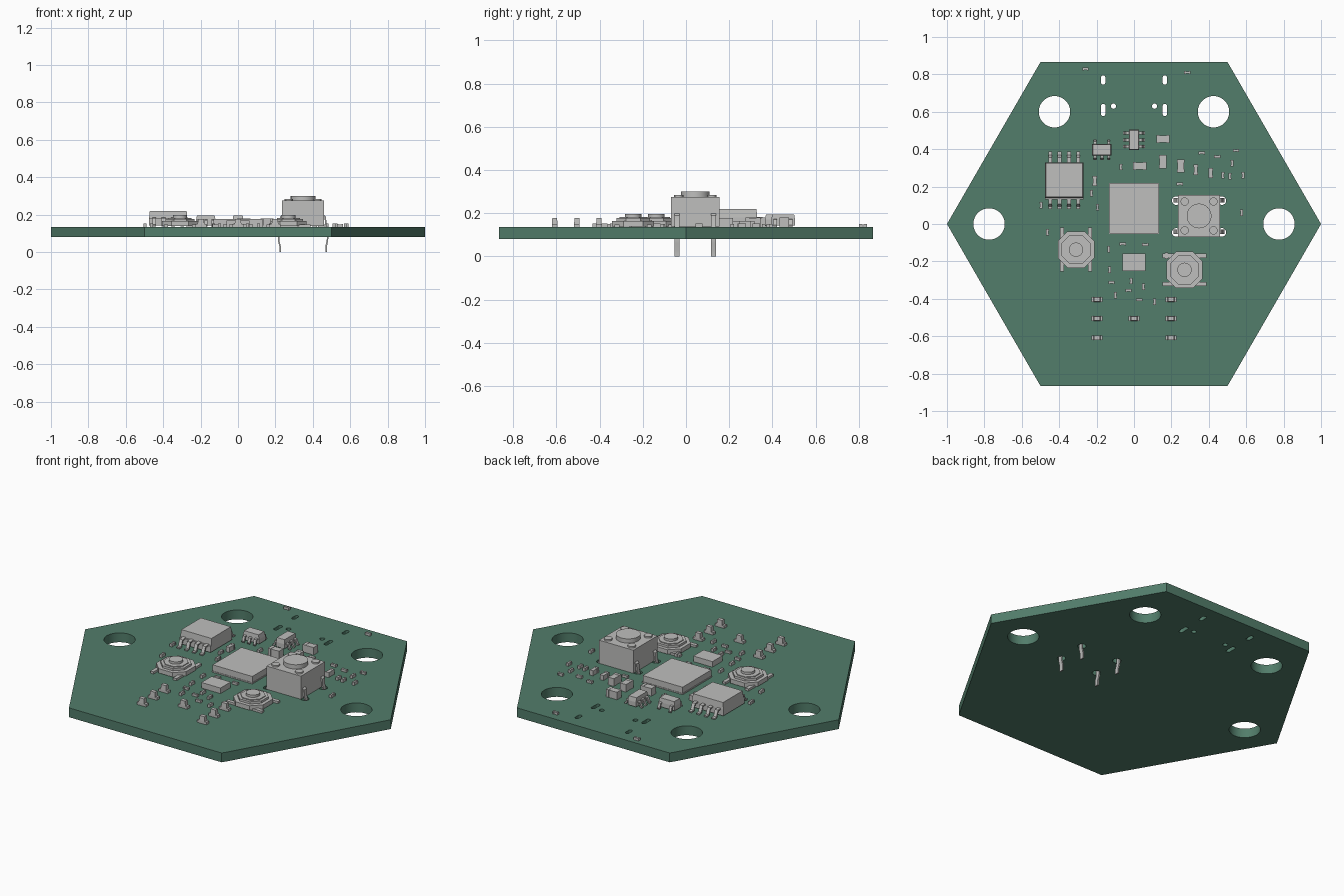
import bpy, bmesh
from math import pi, cos, sin
from mathutils import Matrix, Vector

if "Cube" in bpy.data.objects:
    bpy.data.objects.remove(bpy.data.objects["Cube"])

BOTTOM, TOP = 0.08, 0.135


def material(name, colour):
    mat = bpy.data.materials.new(name)
    mat.use_nodes = True
    mat.diffuse_color = colour
    mat.node_tree.nodes["Principled BSDF"].inputs["Base Color"].default_value = colour
    return mat


green = material("board green", (0.085, 0.205, 0.145, 1))
grey = material("component grey", (0.52, 0.52, 0.51, 1))


# Outline helpers
def ngon(x, y, radius, sides=32, turn=0.0):
    return [(x + radius * cos(turn + 2 * pi * i / sides),
             y + radius * sin(turn + 2 * pi * i / sides)) for i in range(sides)]


def rect(x, y, width, depth, cut=0.0):
    w, d = width / 2, depth / 2
    if not cut:
        return [(x - w, y - d), (x + w, y - d), (x + w, y + d), (x - w, y + d)]
    return [(x - w + cut, y - d), (x + w - cut, y - d), (x + w, y - d + cut), (x + w, y + d - cut),
            (x + w - cut, y + d), (x - w + cut, y + d), (x - w, y + d - cut), (x - w, y - d + cut)]


def slot(x, y, width, length):
    r, shift = width / 2, (length - width) / 2
    return [(px, py + (shift if i < 9 else -shift))
            for i, (px, py) in enumerate(ngon(x, y, r, 18))]


# Solid helpers
def prism(bm, outline, low, high, taper=1.0):
    cx = sum(p[0] for p in outline) / len(outline)
    cy = sum(p[1] for p in outline) / len(outline)
    lower = [bm.verts.new((x, y, low)) for x, y in outline]
    upper = [bm.verts.new((cx + (x - cx) * taper, cy + (y - cy) * taper, high)) for x, y in outline]
    bm.faces.new(lower[::-1])
    bm.faces.new(upper)
    for i in range(len(outline)):
        j = (i + 1) % len(outline)
        bm.faces.new((lower[i], lower[j], upper[j], upper[i]))


def ribbon(bm, path, thick, width, x, y, angle):
    """Bent metal strip; path runs outward and up, then is turned about z."""
    pts = [Vector(p) for p in path]
    offset = []
    for i, p in enumerate(pts):
        along = pts[min(i + 1, len(pts) - 1)] - pts[max(i - 1, 0)]
        offset.append(p + Vector((-along.y, along.x)).normalized() * thick)
    loop = pts + offset[::-1]
    place = Matrix.Translation((x, y, 0)) @ Matrix.Rotation(angle, 4, "Z")
    sides = [[bm.verts.new(place @ Vector((p.x, s * width / 2, p.y))) for p in loop] for s in (-1, 1)]
    n = len(pts)
    for i in range(len(loop)):
        j = (i + 1) % len(loop)
        bm.faces.new((sides[0][i], sides[0][j], sides[1][j], sides[1][i]))
    for side in sides:
        for i in range(n - 1):
            bm.faces.new((side[i], side[i + 1], side[-i - 2], side[-i - 1]))


def finish(name, bm, mat):
    bmesh.ops.recalc_face_normals(bm, faces=bm.faces)
    mesh = bpy.data.meshes.new(name)
    bm.to_mesh(mesh)
    bm.free()
    obj = bpy.data.objects.new(name, mesh)
    bpy.context.collection.objects.link(obj)
    mesh.materials.append(mat)
    smooth(obj)
    return obj


def smooth(obj):
    bpy.ops.object.select_all(action="DESELECT")
    obj.select_set(True)
    bpy.context.view_layer.objects.active = obj
    bpy.ops.object.shade_smooth_by_angle(angle=0.5)


def gull(bm, x, y, angle, reach, height, width):
    path = [(-0.01, height), (reach * 0.35, height), (reach * 0.6, TOP + 0.006),
            (reach, TOP + 0.002)]
    ribbon(bm, path, 0.009, width, x, y, angle)


# Hexagonal board with drilled mounting holes, slots and switch holes
bm = bmesh.new()
prism(bm, ngon(0, 0, 1, 6), BOTTOM, TOP)
board = finish("board", bm, green)

bm = bmesh.new()
for side in (-1, 1):
    holes = [ngon(side * 0.425, 0.6, 0.084, 48), ngon(side * 0.775, 0, 0.084, 48),
             ngon(side * 0.11, 0.63, 0.014, 16),
             slot(side * 0.165, 0.77, 0.024, 0.05), slot(side * 0.165, 0.61, 0.024, 0.066)]
    holes += [ngon(0.348 + side * 0.122, y, 0.023, 20) for y in (-0.045, 0.125)]
    for hole in holes:
        prism(bm, hole, 0, 0.3)
cutter = finish("hole_cutter", bm, green)
cutter.hide_render = True
cut = board.modifiers.new("holes", "BOOLEAN")
cut.operation, cut.solver, cut.object = "DIFFERENCE", "EXACT", cutter
bpy.ops.object.select_all(action="DESELECT")
bpy.context.view_layer.objects.active = board
board.select_set(True)
bpy.ops.object.modifier_apply(modifier=cut.name)
bpy.data.objects.remove(cutter)
smooth(board)

# Square processor with a thin pad frame
bm = bmesh.new()
prism(bm, rect(0, 0.083, 0.265, 0.275), TOP, 0.142)
prism(bm, rect(0, 0.083, 0.26, 0.27), 0.142, 0.178)
finish("processor", bm, grey)

# Small flat chip
bm = bmesh.new()
prism(bm, rect(0, -0.205, 0.125, 0.095), TOP, 0.168)
finish("flat_chip", bm, grey)

# Eight-lead memory chip with a sloped pin-one edge
bm = bmesh.new()
prism(bm, rect(-0.373, 0.23, 0.205, 0.2), 0.143, 0.18)
prism(bm, rect(-0.373, 0.235, 0.205, 0.19), 0.18, 0.22, 0.96)
for i in range(4):
    x = -0.448 + i * 0.05
    gull(bm, x, 0.33, pi / 2, 0.055, 0.175, 0.02)
    gull(bm, x, 0.13, -pi / 2, 0.048, 0.175, 0.02)
finish("memory_chip", bm, grey)

# Small leaded regulator and transceiver
bm = bmesh.new()
prism(bm, rect(-0.172, 0.397, 0.105, 0.06), 0.143, 0.17)
prism(bm, rect(-0.172, 0.397, 0.105, 0.06), 0.17, 0.195, 0.9)
for i in (-1, 0, 1):
    gull(bm, -0.172 + i * 0.037, 0.367, -pi / 2, 0.022, 0.165, 0.016)
    if i:
        gull(bm, -0.172 + i * 0.037, 0.427, pi / 2, 0.022, 0.165, 0.016)
finish("regulator", bm, grey)

bm = bmesh.new()
prism(bm, rect(0, 0.45, 0.055, 0.11), 0.143, 0.17)
prism(bm, rect(0, 0.45, 0.055, 0.11), 0.17, 0.195, 0.92)
for i in (-1, 0, 1):
    gull(bm, 0.027, 0.45 + i * 0.036, 0, 0.028, 0.165, 0.016)
    gull(bm, -0.027, 0.45 + i * 0.036, pi, 0.028, 0.165, 0.016)
finish("transceiver", bm, grey)


# Low octagonal push buttons, with contact bars along two sides
def push_button(name, x, y, bars_upright):
    bm = bmesh.new()
    prism(bm, rect(x, y, 0.195, 0.195, 0.052), TOP + 0.004, 0.165)
    prism(bm, rect(x, y, 0.155, 0.155, 0.044), 0.165, 0.178)
    prism(bm, rect(x, y, 0.125, 0.125, 0.036), 0.178, 0.183)
    prism(bm, ngon(x, y, 0.038), 0.183, 0.197)
    for s in (-1, 1):
        size = (0.022, 0.235) if bars_upright else (0.235, 0.022)
        dx, dy = (s * 0.075, 0) if bars_upright else (0, s * 0.075)
        prism(bm, rect(x + dx, y + dy, *size), TOP, 0.148)
    finish(name, bm, grey)


push_button("left_push_button", -0.31, -0.137, True)
push_button("right_push_button", 0.27, -0.245, False)

# Tall switch with corner pegs and bent legs through the board
bm = bmesh.new()
X, Y = 0.348, 0.043
prism(bm, rect(X, Y, 0.225, 0.225), TOP + 0.003, 0.275)
prism(bm, ngon(X, Y, 0.066), 0.275, 0.3)
for sx in (-1, 1):
    for sy in (-1, 1):
        prism(bm, ngon(X + sx * 0.077, Y + sy * 0.077, 0.022, 20), 0.275, 0.284)
        leg = [(0.105, 0.195), (0.115, 0.188), (0.117, 0.15), (0.129, 0.11), (0.126, 0.06),
               (0.119, 0.03), (0.119, 0)]
        ribbon(bm, leg, 0.008, 0.024, X, Y + sy * 0.085, 0 if sx > 0 else pi)
finish("tall_switch", bm, grey)

# Indicator lamps: end pads, base and raised lens
bm = bmesh.new()
for x, y in [(s * 0.198, y) for s in (-1, 1) for y in (-0.403, -0.505, -0.608)] + [(0, -0.505)]:
    prism(bm, rect(x, y, 0.06, 0.026), TOP, 0.15)
    prism(bm, rect(x, y, 0.036, 0.026), 0.15, 0.178, 0.85)
finish("indicator_lamps", bm, grey)


# Passive parts: two end caps and a slightly smaller middle
def passive(bm, x, y, width, depth, high):
    inset = 0.003
    if width > depth:
        ends, step = (width * 0.25, depth), (width * 0.375, 0)
        middle = (width * 0.6, depth - inset)
    else:
        ends, step = (width, depth * 0.25), (0, depth * 0.375)
        middle = (width - inset, depth * 0.6)
    prism(bm, rect(x, y, *middle), TOP, high - inset / 2)
    for s in (-1, 1):
        prism(bm, rect(x + s * step[0], y + s * step[1], *ends), TOP, high)


bm = bmesh.new()
for x, y in [(.155, .455), (.03, .31)]:
    passive(bm, x, y, 0.072, 0.042, 0.18)
for x, y in [(.155, .333), (.25, .31)]:
    passive(bm, x, y, 0.04, 0.07, 0.18)
for x, y in [(.33, .29), (.41, .273), (-.21, .23)]:
    passive(bm, x, y, 0.024, 0.054, 0.165)
finish("capacitors", bm, grey)

bm = bmesh.new()
for x, y in [(.445, .36), (.362, .38), (.545, .393), (.245, .215), (-.06, -.106), (.06, -.11),
             (-.12, -.312), (-.03, -.355), (.028, -.405), (-.26, .83), (.285, .81)]:
    passive(bm, x, y, 0.033, 0.016, 0.15)
for x, y in [(.525, .325), (.583, .26), (.513, .255), (.475, .26), (.575, .06), (-.07, .305),
             (-.195, .09), (-.228, .165), (-.497, .1), (-.463, -.045), (-.135, -.135),
             (-.13, -.245), (-.015, -.305), (.05, -.335), (-.1, -.38), (.11, -.415), (.175, -.17)]:
    passive(bm, x, y, 0.016, 0.034, 0.153)
finish("resistors", bm, grey)
